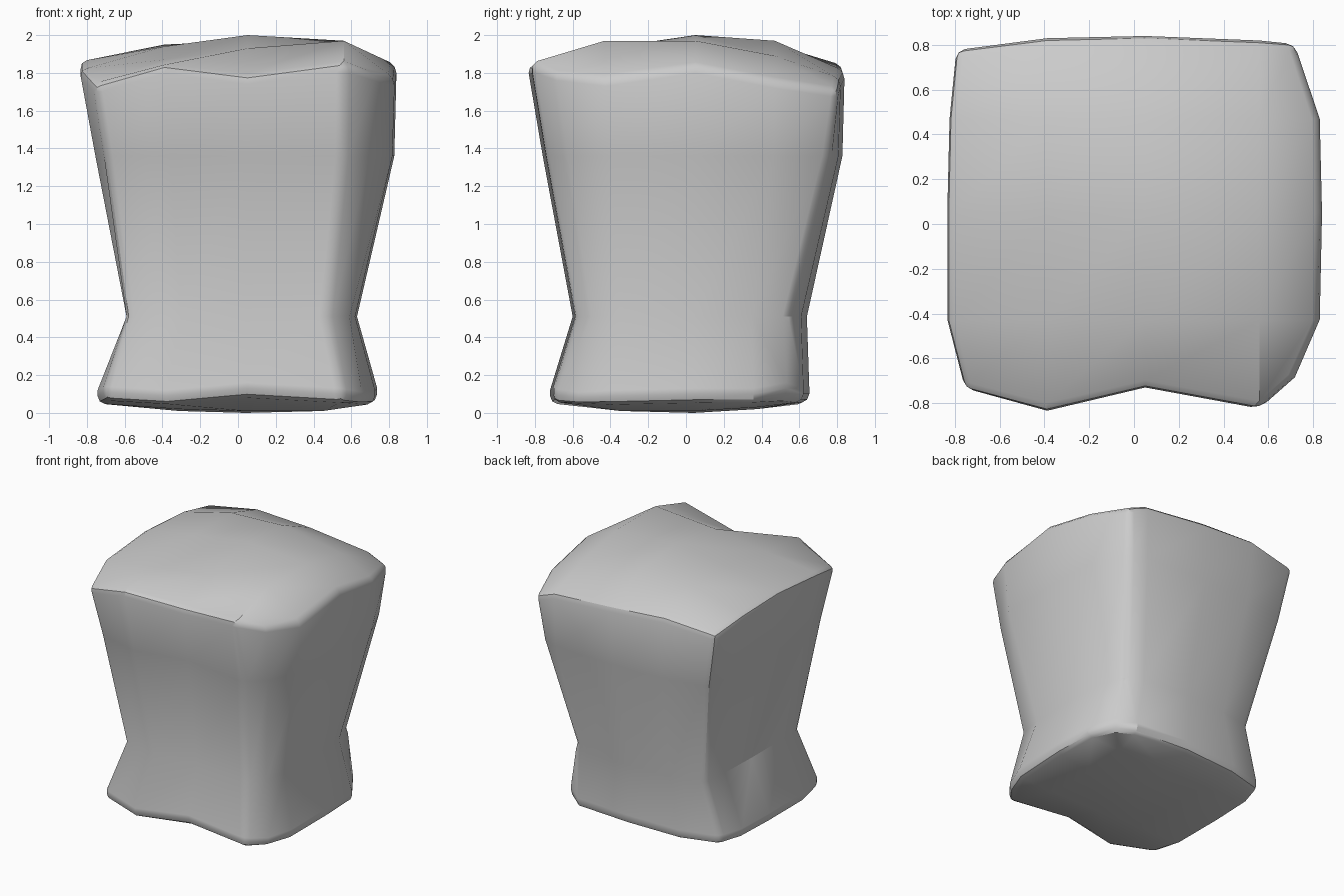
import bpy, bmesh

if "Cube" in bpy.data.objects:
    bpy.data.objects.remove(bpy.data.objects["Cube"])

# Plan outlines, 16 points each, counter-clockwise from the front left corner
TOP = [(-.76, -.74), (-.39, -.84), (.05, -.735), (.56, -.83), (.72, -.69), (.83, -.43), (.84, .05), (.83, .47),
       (.72, .81), (.56, .82), (.05, .84), (-.39, .83), (-.80, .78), (-.83, .47), (-.84, .05), (-.84, -.43)]
WAIST = [(-.59, -.54), (-.3, -.60), (.04, -.56), (.47, -.59), (.59, -.50), (.62, -.32), (.63, .04), (.62, .35),
         (.55, .55), (.42, .61), (.04, .64), (-.3, .62), (-.56, .57), (-.58, .35), (-.59, .04), (-.59, -.32)]
# Heights of the upper and lower rims, then of the 3x3 inner points of each cap
TOP_RIM = [1.73, 1.84, 1.78, 1.85, 1.80, 1.77, 1.84, 1.76, 1.71, 1.77, 1.81, 1.84, 1.79, 1.84, 1.86, 1.82]
LOW_RIM = [.07, .05, .09, .06, .04, .05, .06, .06, .09, .06, .06, .05, .05, .05, .05, .05]
TOP_IN = [1.87, 1.93, 1.97, 1.94, 2.0, 1.97, 1.95, 1.97, 1.89]
LOW_IN = [.02, .01, .01, .01, 0, .01, .02, .02, .03]
INNER_X, INNER_Y = (-.39, .05, .56), (-.43, .05, .47)
# Cell of the 5x5 cap grid for each outline point
RIM_CELLS = ([(i, 0) for i in range(5)] + [(4, j) for j in range(1, 5)]
             + [(i, 4) for i in range(3, -1, -1)] + [(0, j) for j in range(3, 0, -1)])


def mix(a, b, corner):
    # The right and back sides bulge more than the left and front
    return a + (b - a) * ((.8 if corner else .94) if b > 0.1 else .66)


bm = bmesh.new()


def ring(points, heights):
    return [bm.verts.new((x, y, z)) for (x, y), z in zip(points, heights)]


def cap(rim, heights, scale):
    grid = dict(zip(RIM_CELLS, rim))
    for k, z in enumerate(heights):
        i, j = k % 3, k // 3
        grid[i + 1, j + 1] = bm.verts.new((INNER_X[i] * scale, INNER_Y[j] * scale, z))
    for i in range(4):
        for j in range(4):
            bm.faces.new([grid[i, j], grid[i + 1, j], grid[i + 1, j + 1], grid[i, j + 1]])


# Flared foot with pulled-in corners, waist, shoulder and rim
foot = []
for i, (x, y) in enumerate(WAIST):
    s = .95 if i % 4 == 0 else 1
    foot.append((s * x * (1.17 if x > 0 else 1.26), s * y * (1.02 if y > 0 else 1.2)))
shoulder = [(mix(a, c, i % 4 == 0), mix(b, d, i % 4 == 0))
            for i, ((a, b), (c, d)) in enumerate(zip(WAIST, TOP))]
rings = [ring(foot, LOW_RIM), ring(foot, [z + .07 for z in LOW_RIM]), ring(WAIST, [.51] * 16),
         ring(shoulder, [1.36] * 16), ring(TOP, TOP_RIM)]
for a, b in zip(rings, rings[1:]):
    for i in range(16):
        k = (i + 1) % 16
        bm.faces.new([a[i], a[k], b[k], b[i]])
cap(rings[0], LOW_IN, .8)
cap(rings[-1], TOP_IN, 1)
bmesh.ops.recalc_face_normals(bm, faces=bm.faces)

mesh = bpy.data.meshes.new("stone_block")
bm.to_mesh(mesh)
bm.free()
block = bpy.data.objects.new("stone_block", mesh)
bpy.context.collection.objects.link(block)

# Worn edges
bevel = block.modifiers.new("worn_edges", 'BEVEL')
bevel.width = .04
bevel.segments = 2
bevel.limit_method = 'ANGLE'
bevel.angle_limit = .75
bpy.context.view_layer.objects.active = block
block.select_set(True)
bpy.ops.object.modifier_apply(modifier=bevel.name)
bpy.ops.object.shade_smooth_by_angle(angle=.55)
